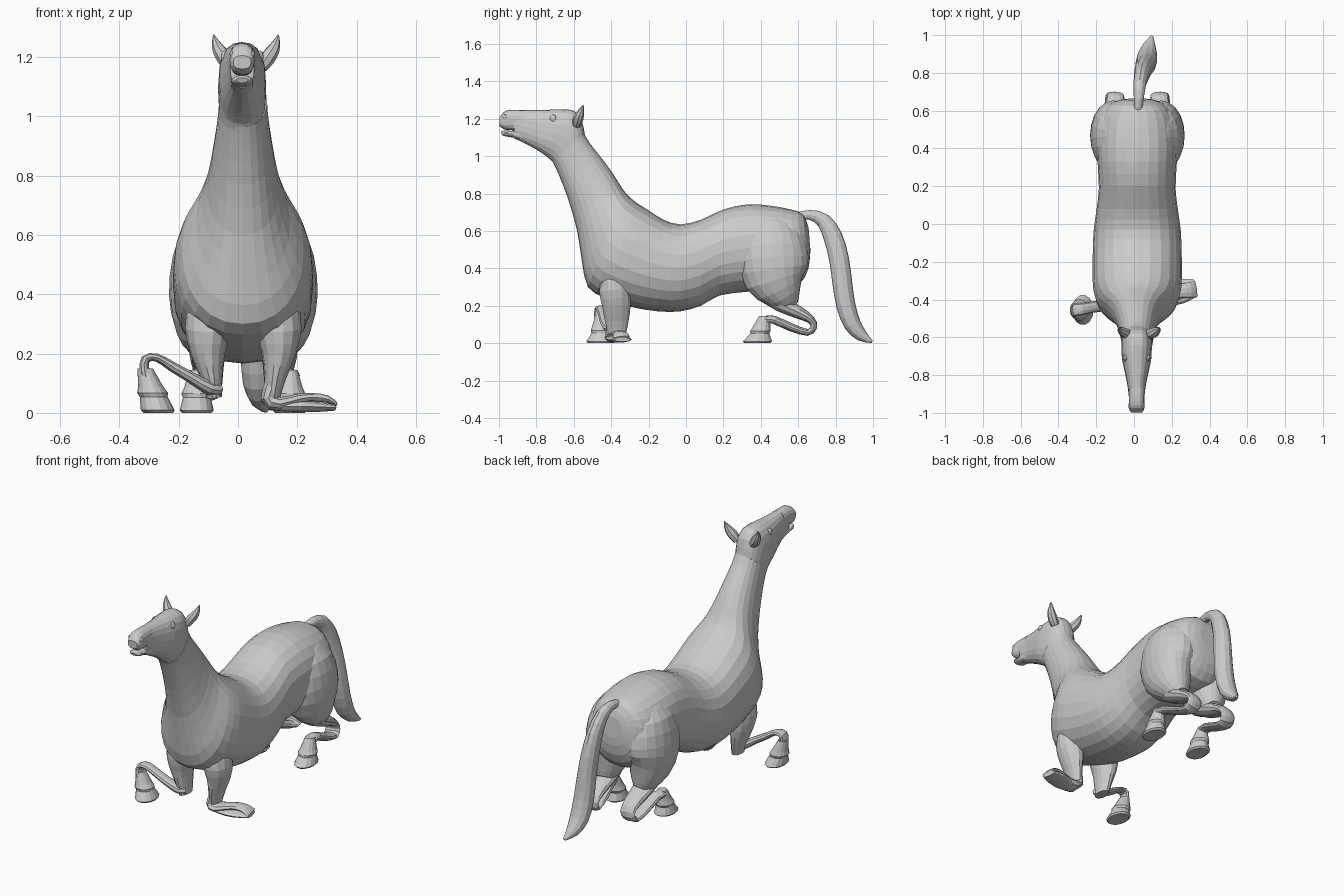
import bpy, bmesh, math
from mathutils import Vector

CX = 0.018  # the animal's mid plane


def spline(rows, n):
    """Catmull-Rom resampling of rows of numbers."""
    out = []
    for i in range(len(rows) - 1):
        a, b = rows[max(i - 1, 0)], rows[i]
        c, d = rows[i + 1], rows[min(i + 2, len(rows) - 1)]
        for k in range(n):
            t = k / n
            out.append([0.5 * (2 * q + (r - p) * t + (2 * p - 5 * q + 4 * r - s) * t * t
                               + (3 * q - p - 3 * r + s) * t ** 3)
                        for p, q, r, s in zip(a, b, c, d)])
    out.append(list(rows[-1]))
    return out


def skin(name, rings):
    bm = bmesh.new()
    vs = [[bm.verts.new(p) for p in ring] for ring in rings]
    n = len(vs[0])
    for a, b in zip(vs, vs[1:]):
        for i in range(n):
            j = (i + 1) % n
            bm.faces.new((a[i], a[j], b[j], b[i]))
    bm.faces.new(vs[0])
    bm.faces.new(vs[-1])
    bmesh.ops.recalc_face_normals(bm, faces=bm.faces)
    me = bpy.data.meshes.new(name)
    bm.to_mesh(me)
    bm.free()
    ob = bpy.data.objects.new(name, me)
    bpy.context.collection.objects.link(ob)
    return ob


def section(c, u, v, sides, p=2.0):
    def f(w):
        return math.copysign(abs(w) ** (2 / p), w)
    return [c + u * f(math.cos(2 * math.pi * i / sides)) + v * f(math.sin(2 * math.pi * i / sides))
            for i in range(sides)]


def hull(name, rows, cx=CX, sides=24, p=2.2, n=2):
    """Loft: each row is top y, top z, bottom y, bottom z, half width."""
    rings = []
    for ty, tz, by, bz, w in spline(rows, n):
        c = Vector((cx, (ty + by) / 2, (tz + bz) / 2))
        rings.append(section(c, Vector((w, 0, 0)), Vector((0, (ty - by) / 2, (tz - bz) / 2)), sides, p))
    return skin(name, rings)


def limb(name, rows, hint=(1, 0, 0), sides=12, n=2, mirror=False):
    """Tube: each row is x, y, z, radius along hint, radius across it."""
    rows = spline(rows, n)
    if mirror:
        rows = [[2 * CX - r[0]] + r[1:] for r in rows]
    pts = [Vector(r[:3]) for r in rows]
    rings = []
    for i, r in enumerate(rows):
        t = (pts[min(i + 1, len(pts) - 1)] - pts[max(i - 1, 0)]).normalized()
        h = Vector(hint)
        u = (h - t * h.dot(t)).normalized()
        rings.append(section(pts[i], u * r[3], t.cross(u) * r[4], sides))
    return skin(name, rings)


def hoof(name, x, y, top, dx=0, dy=0):
    """Stacked level rings flaring to a flat sole; dx, dy shift the top."""
    rings = []
    for f, rx, ry in ((1, .026, .03), (.6, .042, .048), (.45, .052, .056), (.36, .047, .052),
                      (.06, .057, .08), (0, .05, .07)):
        c = Vector((x + dx * f, y + dy * f, top * f))
        rings.append(section(c, Vector((rx, 0, 0)), Vector((0, ry, 0)), 14))
    return skin(name, rings)


def ball(name, loc, scale):
    bm = bmesh.new()
    bmesh.ops.create_uvsphere(bm, u_segments=12, v_segments=8, radius=1)
    for v in bm.verts:
        v.co = Vector([a * s + l for a, s, l in zip(v.co, scale, loc)])
    me = bpy.data.meshes.new(name)
    bm.to_mesh(me)
    bm.free()
    bpy.context.collection.objects.link(bpy.data.objects.new(name, me))


# Body and neck
hull("body_and_neck", [
    (.655, .62, .665, .50, .06), (.625, .69, .655, .40, .135), (.56, .715, .60, .31, .19),
    (.45, .735, .47, .285, .21), (.33, .742, .33, .275, .21), (.2, .715, .18, .255, .203),
    (.08, .66, .08, .20, .215), (-.03, .635, -.03, .17, .23), (-.12, .66, -.15, .17, .235),
    (-.2, .71, -.30, .195, .236), (-.27, .755, -.43, .24, .232), (-.32, .80, -.525, .30, .205),
    (-.355, .85, -.557, .44, .158), (-.40, .92, -.582, .60, .122), (-.46, 1.0, -.63, .77, .10),
    (-.515, 1.07, -.68, .90, .086), (-.55, 1.13, -.71, .965, .081)], cx=.017)

# Head, with the muzzle split into upper and lower lips
HX = .014
hull("head", [
    (-.54, 1.11, -.70, .95, .078), (-.56, 1.20, -.715, .972, .081), (-.605, 1.245, -.73, .985, .08),
    (-.68, 1.25, -.755, 1.005, .077), (-.76, 1.246, -.80, 1.035, .064),
    (-.85, 1.246, -.865, 1.07, .048), (-.92, 1.246, -.92, 1.095, .041)], HX, 20, 2.4)
hull("upper_muzzle", [
    (-.87, 1.246, -.87, 1.13, .043), (-.94, 1.247, -.93, 1.138, .041),
    (-.975, 1.235, -.97, 1.142, .042), (-.998, 1.205, -.997, 1.16, .03)], HX, 16, 2.5)
hull("lower_lip", [
    (-.86, 1.15, -.86, 1.07, .04), (-.93, 1.135, -.92, 1.098, .037),
    (-.975, 1.138, -.965, 1.105, .035), (-.99, 1.13, -.984, 1.113, .02)], HX, 16)

# Ears, eyes and nostrils
for side, s in (("left", -1), ("right", 1)):
    x = lambda d: .027 + s * d
    limb(side + "_ear", [
        (x(.05), -.585, 1.165, .022, .022), (x(.072), -.578, 1.195, .026, .028),
        (x(.092), -.567, 1.225, .022, .023), (x(.104), -.556, 1.255, .011, .011),
        (x(.109), -.549, 1.275, .002, .002)], sides=8)
    ball(side + "_eye", (HX + s * .06, -.71, 1.20), (.012, .018, .022))
    ball(side + "_nostril", (HX + s * .034, -.968, 1.21), (.009, .014, .012))

# Tail
limb("tail", [
    (.02, .59, .675, .022, .022), (.025, .66, .686, .026, .026), (.03, .735, .655, .033, .04),
    (.04, .785, .57, .04, .051), (.05, .818, .45, .047, .053), (.06, .836, .32, .052, .053),
    (.065, .855, .20, .056, .051), (.07, .89, .10, .053, .046), (.08, .94, .04, .036, .032),
    (.095, .993, .008, .008, .008)], sides=12)

# Hind legs: full thigh, shank folded back on itself, hoof tucked forward
for side, m in (("right", False), ("left", True)):
    limb(side + "_thigh", [
        (.11, .46, .68, .04, .07), (.13, .46, .58, .105, .16), (.145, .465, .45, .122, .19),
        (.15, .48, .34, .112, .165), (.142, .525, .25, .085, .098), (.135, .555, .195, .045, .05)],
        sides=20, mirror=m)
    limb(side + "_folded_shank", [
        (.14, .39, .26, .04, .025), (.14, .50, .21, .06, .04), (.138, .60, .165, .055, .034),
        (.135, .668, .125, .048, .022), (.138, .683, .085, .047, .018), (.145, .65, .057, .045, .018),
        (.155, .56, .085, .042, .022), (.168, .47, .125, .036, .022), (.18, .42, .125, .03, .02)], mirror=m)
    hoof(side + "_hind_hoof", 2 * CX - .175 if m else .175, .38, .145, 0, .04)

# Forelegs: tapering upper part
for side, m in (("right", False), ("left", True)):
    limb(side + "_upper_foreleg", [
        (.13, -.385, .36, .075, .07), (.137, -.38, .28, .078, .085), (.137, -.372, .20, .058, .078),
        (.125, -.37, .12, .037, .065), (.115, -.37, .05, .026, .05)], sides=14, mirror=m)

# Left foreleg: thin bent ribbon rising to a loose hoof
limb("left_folded_foreleg", [
    (-.075, -.39, .08, .035, .025), (-.10, -.41, .085, .035, .024), (-.16, -.43, .12, .032, .02),
    (-.22, -.44, .155, .03, .018), (-.275, -.45, .187, .032, .014), (-.312, -.455, .18, .034, .016),
    (-.315, -.46, .14, .033, .018), (-.30, -.462, .10, .03, .02)], hint=(0, 1, 0), sides=10)
hoof("left_fore_hoof", -.268, -.455, .15, -.045, 0)

# Right foreleg: crumpled flat along the ground
limb("right_folded_foreleg", [
    (.12, -.37, .10, .055, .03), (.105, -.375, .045, .055, .03), (.14, -.38, .03, .055, .024),
    (.20, -.37, .045, .042, .02), (.25, -.355, .052, .038, .016), (.30, -.35, .047, .042, .013),
    (.328, -.345, .03, .045, .008)], hint=(0, 1, 0), sides=10)
limb("right_fore_hoof", [
    (.12, -.39, .02, .03, .012), (.20, -.375, .022, .058, .02), (.27, -.35, .02, .062, .017),
    (.325, -.34, .018, .045, .011)], hint=(0, 1, 0), sides=10)
